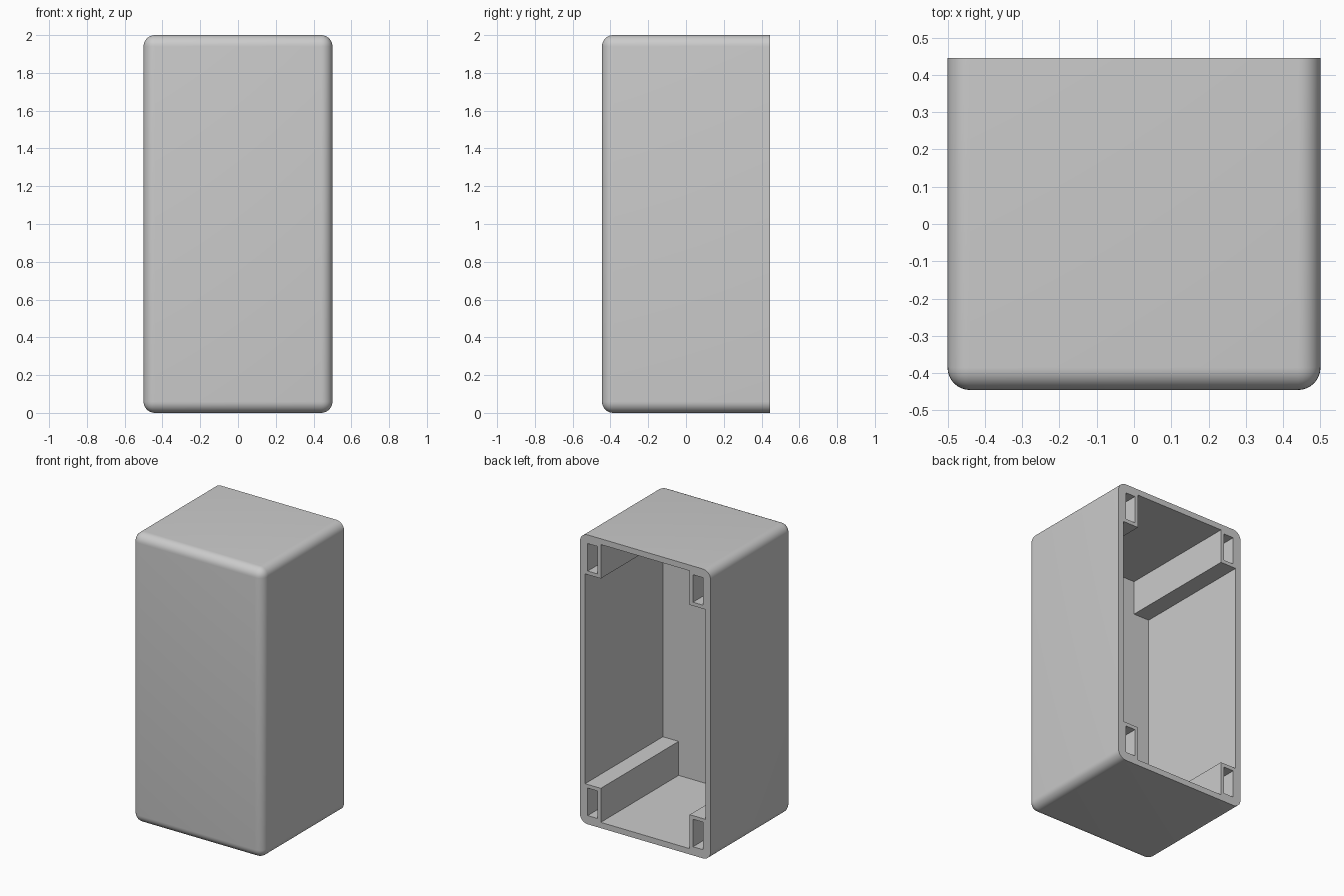
import bpy
import bmesh

if "Cube" in bpy.data.objects:
    bpy.data.objects.remove(bpy.data.objects["Cube"], do_unlink=True)

# Main sizes
W, D, H = 1.0, 0.89, 2.0
WALL, RADIUS = 0.04, 0.06
POST_X, POST_Z = 0.16, 0.275      # post reach from the outer corner
BACK = D / 2
INNER_FRONT = -D / 2 + WALL

grey = bpy.data.materials.new("Plain grey")
grey.use_nodes = True
colour = (0.6, 0.6, 0.6, 1)
grey.diffuse_color = colour
grey.node_tree.nodes["Principled BSDF"].inputs["Base Color"].default_value = colour


def make_object(name, bm):
    bmesh.ops.recalc_face_normals(bm, faces=bm.faces)
    mesh = bpy.data.meshes.new(name)
    bm.to_mesh(mesh)
    bm.free()
    mesh.materials.append(grey)
    obj = bpy.data.objects.new(name, mesh)
    bpy.context.collection.objects.link(obj)
    return obj


def prism(name, outline):
    """Extrude an (x, z) outline from the inner front wall out past the open back."""
    bm = bmesh.new()
    face = bm.faces.new([bm.verts.new((x, INNER_FRONT, z)) for x, z in outline])
    new = bmesh.ops.extrude_face_region(bm, geom=[face])["geom"]
    verts = [v for v in new if isinstance(v, bmesh.types.BMVert)]
    bmesh.ops.translate(bm, verts=verts, vec=(0, BACK + 0.1 - INNER_FRONT, 0))
    return make_object(name, bm)


# Outer case: rounded everywhere except around the open back
bm = bmesh.new()
bmesh.ops.create_cube(bm, size=1)
for v in bm.verts:
    v.co = (v.co.x * W, v.co.y * D, (v.co.z + 0.5) * H)
rounded = [e for e in bm.edges if any(v.co.y < 0 for v in e.verts)]
bmesh.ops.bevel(bm, geom=rounded, offset=RADIUS, segments=8, profile=0.5,
                affect='EDGES', clamp_overlap=True)
case = make_object("hollow_case", bm)

# Main cavity: a rectangle with its four corners left solid as posts
px, pz = W / 2 - POST_X, H / 2 - POST_Z
wx, wz = W / 2 - WALL, H / 2 - WALL
quarter = [(wx, pz), (px, pz), (px, wz)]
outline = []
for sx, sz in ((1, 1), (-1, 1), (-1, -1), (1, -1)):
    corner = [(sx * x, H / 2 + sz * z) for x, z in quarter]
    outline += corner if sx * sz > 0 else corner[::-1]
cutters = [prism("cavity_cutter", outline)]

# Rectangular pocket down each post
x0, x1 = W / 2 - 0.06, W / 2 - 0.135
z0, z1 = H / 2 - 0.06, H / 2 - 0.25
for sx in (1, -1):
    for sz in (1, -1):
        pocket = [(sx * x, H / 2 + sz * z)
                  for x, z in ((x0, z0), (x1, z0), (x1, z1), (x0, z1))]
        cutters.append(prism("pocket_cutter", pocket))

# Cut the openings, then drop the cutters
bpy.ops.object.select_all(action='DESELECT')
bpy.context.view_layer.objects.active = case
case.select_set(True)
for cutter in cutters:
    cutter.hide_render = True
    mod = case.modifiers.new("Cut", 'BOOLEAN')
    mod.operation = 'DIFFERENCE'
    mod.solver = 'EXACT'
    mod.object = cutter
    bpy.ops.object.modifier_apply(modifier=mod.name)
    bpy.data.objects.remove(cutter, do_unlink=True)

bpy.ops.object.shade_smooth_by_angle(angle=0.6)
